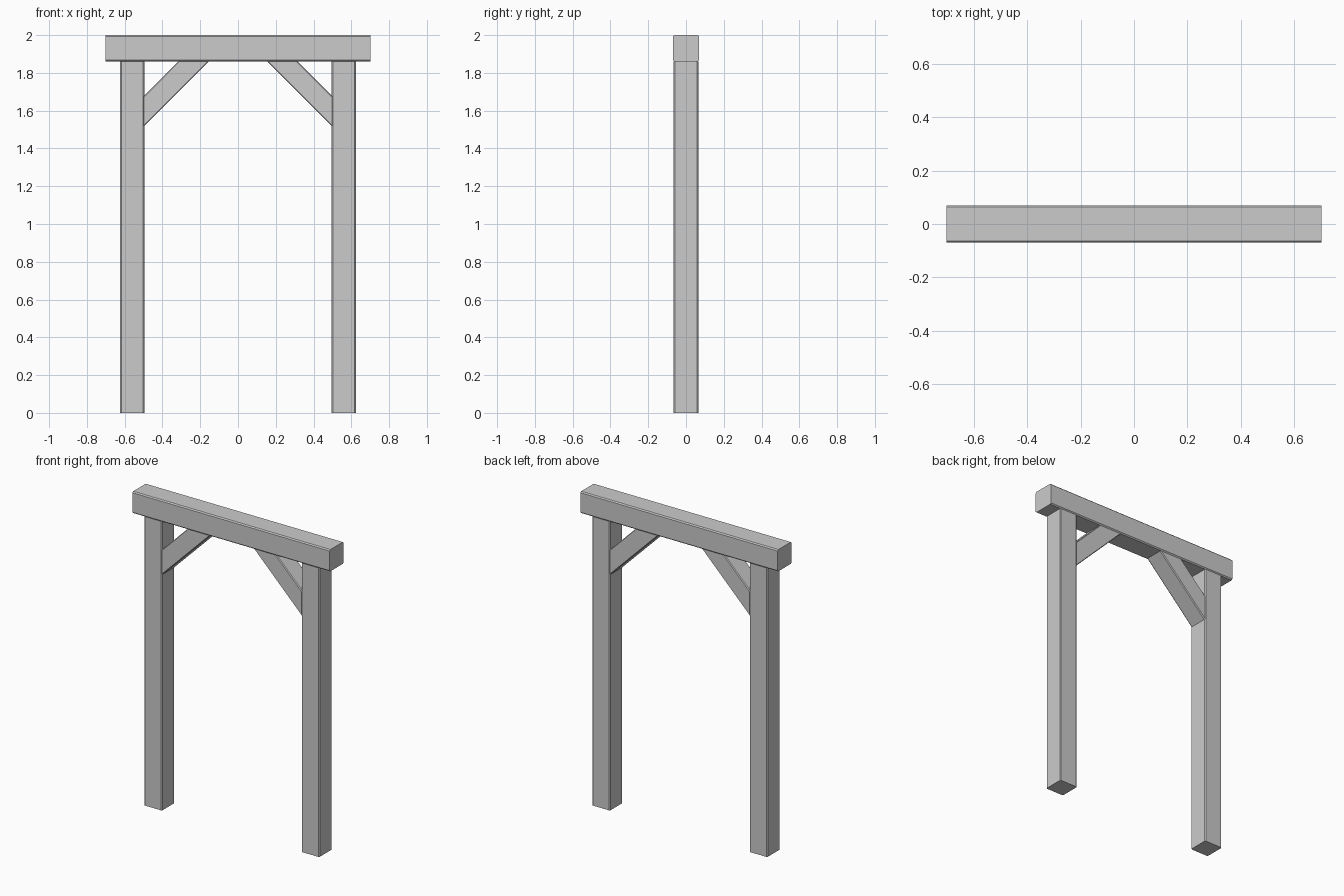
import bpy, bmesh

if "Cube" in bpy.data.objects:
    bpy.data.objects.remove(bpy.data.objects["Cube"])


def section(w, h, c):
    """Rectangle w x h with chamfered corners of size c."""
    a, b = w / 2, h / 2
    return [(a, -b + c), (a, b - c), (a - c, b), (-a + c, b),
            (-a, b - c), (-a, -b + c), (-a + c, -b), (a - c, -b)]


def timber(name, start, end):
    """Prism joining two matching end outlines."""
    bm = bmesh.new()
    s = [bm.verts.new(p) for p in start]
    e = [bm.verts.new(p) for p in end]
    n = len(s)
    bm.faces.new(s)
    bm.faces.new(e)
    for i in range(n):
        j = (i + 1) % n
        bm.faces.new((s[i], s[j], e[j], e[i]))
    bmesh.ops.recalc_face_normals(bm, faces=bm.faces)
    mesh = bpy.data.meshes.new(name)
    bm.to_mesh(mesh)
    bm.free()
    obj = bpy.data.objects.new(name, mesh)
    bpy.context.collection.objects.link(obj)
    return obj


BEAM_Z = 1.86    # underside of the beam
POST_X = 0.56    # post centre
INNER_X = 0.497  # inner face of the post
BRACE_C = 2.095  # 45 degree brace axis: z = c - |x|, mirrored

# Top beam, long edges chamfered
beam = section(0.14, 0.14, 0.007)
timber("top_beam",
       [(-0.702, y, 1.93 + z) for y, z in beam],
       [(0.702, y, 1.93 + z) for y, z in beam])

for side, label in ((-1, "left"), (1, "right")):
    # Upright post
    post = section(0.128, 0.13, 0.006)
    timber(label + "_post",
           [(side * POST_X + x, y, 0) for x, y in post],
           [(side * POST_X + x, y, BEAM_Z) for x, y in post])

    # Diagonal brace, ends mitred against the post and the beam
    brace = section(0.162, 0.126, 0.006)
    timber(label + "_brace",
           [(side * INNER_X, y, BRACE_C + d - INNER_X) for d, y in brace],
           [(side * (BRACE_C + d - BEAM_Z), y, BEAM_Z) for d, y in brace])
